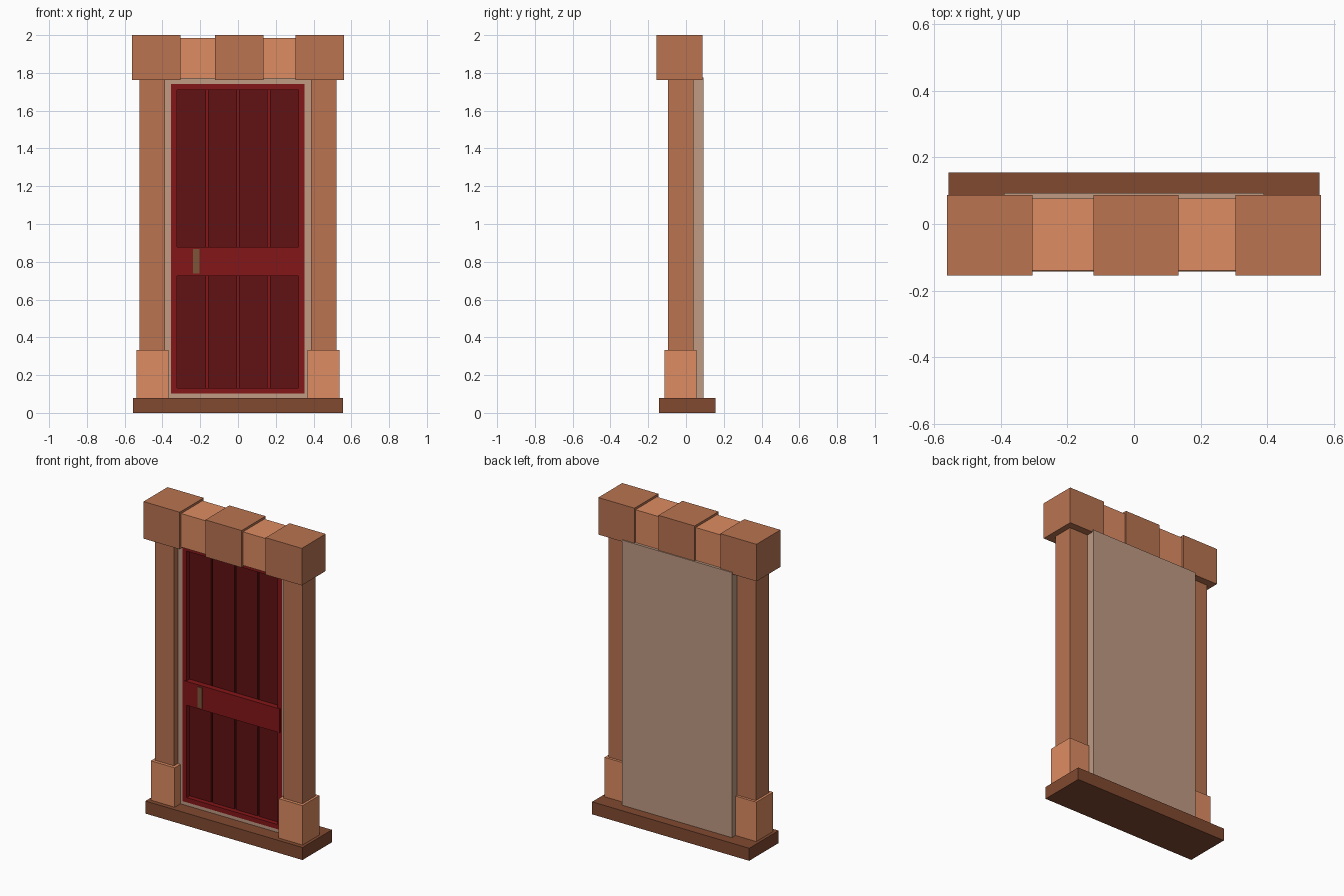
import bpy

if "Cube" in bpy.data.objects:
    bpy.data.objects.remove(bpy.data.objects["Cube"])


def make_mat(name, rgb):
    # 8-bit sRGB to linear
    m = bpy.data.materials.new(name)
    m.diffuse_color = [(c / 255) ** 2.2 for c in rgb] + [1]
    m.use_nodes = True
    m.node_tree.nodes["Principled BSDF"].inputs["Base Color"].default_value = m.diffuse_color
    return m


STONE = make_mat("stone", (184, 115, 82))
LIGHT = make_mat("light_stone", (221, 139, 98))
DARK = make_mat("dark_stone", (128, 75, 52))
TAN = make_mat("tan", (190, 153, 130))
RED = make_mat("red_wood", (131, 28, 30))
MAROON = make_mat("maroon_wood", (97, 24, 25))
METAL = make_mat("handle_metal", (125, 85, 60))


def add_mesh(name, verts, faces, mat):
    me = bpy.data.meshes.new(name)
    me.from_pydata(verts, [], faces)
    me.materials.append(mat)
    ob = bpy.data.objects.new(name, me)
    bpy.context.collection.objects.link(ob)


def box(name, x, y, z, mat):
    """Box from (min, max) ranges on each axis."""
    verts = [(a, b, c) for a in x for b in y for c in z]
    faces = [(0, 1, 3, 2), (4, 6, 7, 5), (0, 4, 5, 1),
             (2, 3, 7, 6), (0, 2, 6, 4), (1, 5, 7, 3)]
    add_mesh(name, verts, faces, mat)


def recessed_box(name, x, y, z, hole_x, hole_z, floor_y, mat):
    """Box whose front face has a rectangular recess down to floor_y."""
    def loop(rx, rz, yy):
        return [(rx[0], yy, rz[0]), (rx[1], yy, rz[0]),
                (rx[1], yy, rz[1]), (rx[0], yy, rz[1])]
    # back rim, front rim, hole rim, hole floor
    verts = (loop(x, z, y[1]) + loop(x, z, y[0])
             + loop(hole_x, hole_z, y[0]) + loop(hole_x, hole_z, floor_y))
    faces = [(3, 2, 1, 0), (12, 13, 14, 15)]
    for r in (0, 4, 8):
        for i in range(4):
            j = (i + 1) % 4
            faces.append((r + i, r + j, r + 4 + j, r + 4 + i))
    add_mesh(name, verts, faces, mat)


# Threshold
box("threshold", (-0.556, 0.556), (-0.142, 0.155), (0, 0.08), DARK)

# Pillars and their feet, mirrored left and right
for side, s in (("left", -1), ("right", 1)):
    box(f"pillar_{side}", sorted((s * 0.387, s * 0.522)), (-0.094, 0.04), (0.08, 1.77), STONE)
    box(f"pillar_foot_{side}", sorted((s * 0.368, s * 0.537)), (-0.114, 0.056), (0.08, 0.332), LIGHT)

# Lintel: three large blocks with two recessed ones between
for i, x in enumerate([(-0.56, -0.304), (-0.122, 0.134), (0.304, 0.56)]):
    box(f"lintel_block_{i}", x, (-0.155, 0.087), (1.763, 2.0), STONE)
for i, x in enumerate([(-0.304, -0.122), (0.134, 0.304)]):
    box(f"lintel_infill_{i}", x, (-0.14, 0.076), (1.771, 1.986), LIGHT)

# Outer frame holding the door, and the door with its sunken panel
door_x, door_z = (-0.354, 0.352), (0.102, 1.74)
panel_x, panel_z = (-0.323, 0.321), (0.132, 1.709)
recessed_box("door_frame", (-0.39, 0.389), (-0.056, 0.093), (0.08, 1.776),
             door_x, door_z, 0.0, TAN)
recessed_box("door", door_x, (-0.058, 0.0), door_z, panel_x, panel_z, -0.012, RED)

# Four planks inside the sunken panel
gap = 0.011
width = (panel_x[1] - panel_x[0] - 3 * gap) / 4
for i in range(4):
    x0 = panel_x[0] + i * (width + gap)
    box(f"door_plank_{i}", (x0, x0 + width), (-0.028, -0.012), panel_z, MAROON)

# Crossbar and handle
box("crossbar", (-0.333, 0.34), (-0.064, -0.028), (0.726, 0.879), RED)
box("handle", (-0.238, -0.205), (-0.07, -0.06), (0.737, 0.868), METAL)
